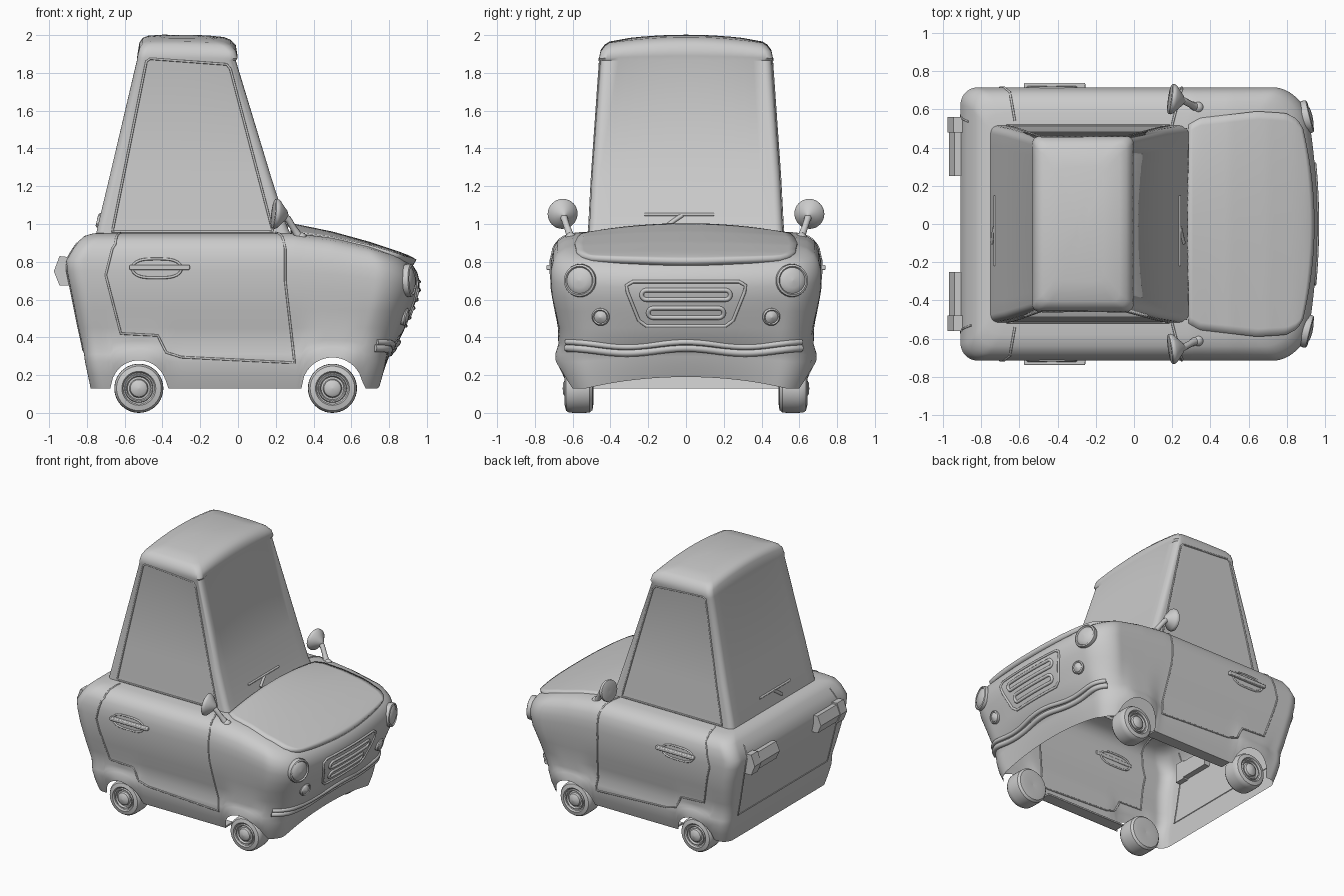
import bpy, bmesh, math
from mathutils import Vector
from mathutils.bvhtree import BVHTree

if "Cube" in bpy.data.objects:
    bpy.data.objects.remove(bpy.data.objects["Cube"])


# ---------- helpers ----------
def interp(tab, x, c=1):
    if x <= tab[0][0]:
        return tab[0][c]
    for a, b in zip(tab, tab[1:]):
        if x <= b[0]:
            return a[c] + (b[c] - a[c]) * (x - a[0]) / (b[0] - a[0])
    return tab[-1][c]


def make(name, verts, faces, angle=40, fix=True):
    me = bpy.data.meshes.new(name)
    me.from_pydata([tuple(v) for v in verts], [], faces)
    if fix:
        bm = bmesh.new()
        bm.from_mesh(me)
        bmesh.ops.recalc_face_normals(bm, faces=bm.faces)
        bm.to_mesh(me)
        bm.free()
    me.polygons.foreach_set("use_smooth", [True] * len(me.polygons))
    me.set_sharp_from_angle(angle=math.radians(angle))
    ob = bpy.data.objects.new(name, me)
    bpy.context.collection.objects.link(ob)
    return ob


def loft(name, rings, cap=False, angle=40, cap_start=False):
    n = len(rings[0])
    faces = [(r*n + i, r*n + (i+1) % n, (r+1)*n + (i+1) % n, (r+1)*n + i)
             for r in range(len(rings) - 1) for i in range(n)]
    if cap:
        faces.append(tuple(range((len(rings)-1)*n, len(rings)*n)))
    if cap_start:
        faces.append(tuple(range(n))[::-1])
    return make(name, [v for r in rings for v in r], faces, angle)


def ring(x0, x1, w, rf, rb, ka, kx, ky):
    cs = [(x1-rf, w-rf, rf), (x0+rb, w-rb, rb), (x0+rb, rb-w, rb), (x1-rf, rf-w, rf)]
    arcs = [[(cx + r*math.cos(math.pi/2*(i + k/ka)), cy + r*math.sin(math.pi/2*(i + k/ka)))
             for k in range(ka + 1)] for i, (cx, cy, r) in enumerate(cs)]
    out = []
    for i in range(4):
        out += arcs[i]
        a, b = arcs[i][-1], arcs[(i+1) % 4][0]
        k = ky if i % 2 else kx
        out += [(a[0] + (b[0]-a[0])*j/k, a[1] + (b[1]-a[1])*j/k) for j in range(1, k)]
    return out


def lathe(name, prof, loc, axis, n=32):
    q = Vector(axis).to_track_quat('Z', 'Y')
    rings = [[Vector(loc) + q @ Vector((max(r, .0005)*math.cos(2*math.pi*i/n),
              max(r, .0005)*math.sin(2*math.pi*i/n), h)) for i in range(n)] for r, h in prof]
    return loft(name, rings, angle=35)


def tube(name, pts, r, closed=False, radii=None):
    cu = bpy.data.curves.new(name, 'CURVE')
    cu.dimensions, cu.bevel_depth, cu.bevel_resolution, cu.use_fill_caps = '3D', r, 2, True
    sp = cu.splines.new('POLY')
    sp.points.add(len(pts) - 1)
    for i, p in enumerate(pts):
        sp.points[i].co = (*p, 1)
        sp.points[i].radius = radii[i] if radii else 1
    sp.use_cyclic_u = closed
    tmp = bpy.data.objects.new(name + "_path", cu)
    me = bpy.data.meshes.new_from_object(tmp)
    bpy.data.objects.remove(tmp)
    me.polygons.foreach_set("use_smooth", [True] * len(me.polygons))
    ob = bpy.data.objects.new(name, me)
    bpy.context.collection.objects.link(ob)


def box(name, c, size, bev=.006):
    v = [(x*size[0]/2, y*size[1]/2, z*size[2]/2) for x in (-1, 1) for y in (-1, 1) for z in (-1, 1)]
    ob = make(name, v, [(0, 1, 3, 2), (4, 6, 7, 5), (0, 4, 5, 1), (2, 3, 7, 6), (0, 2, 6, 4), (1, 5, 7, 3)])
    ob.location = c
    m = ob.modifiers.new("bevel", 'BEVEL')
    m.width, m.segments = bev, 2


def tree(ob):
    return BVHTree.FromPolygons([v.co for v in ob.data.vertices], [p.vertices for p in ob.data.polygons])


def project(t, pts, d, closed=False, step=.02):
    """Densify a 2D path and drop it on a surface along axis d."""
    out, d = [], Vector(d)
    for a, b in zip(pts, pts[1:] + pts[:1] if closed else pts[1:]):
        k = max(1, int(math.dist(a, b) / step))
        for j in range(k):
            p, q = a[0] + (b[0]-a[0])*j/k, a[1] + (b[1]-a[1])*j/k
            o = Vector((p, 0, q)) if d.y else Vector((0, p, q)) if d.x else Vector((p, q, 0))
            hit = t.ray_cast(o - d*3, d)[0]
            if hit:
                out.append(hit)
    return out


# ---------- body shell: height, half width, front x, back x ----------
ROWS = [(.13, .62, .755, -.78), (.20, .645, .78, -.795), (.27, .66, .80, -.81), (.31, .66, .81, -.815),
        (.36, .65, .845, -.825), (.45, .67, .885, -.845), (.55, .692, .92, -.865), (.65, .71, .945, -.885),
        (.75, .715, .96, -.905), (.81, .715, .96, -.908), (.87, .702, .95, -.872), (.91, .68, .93, -.843),
        (.937, .64, .90, -.812), (.95, .58, .85, -.768), (.953, .5, .80, -.73)]
BELT = [(.3, .95), (.5, .925), (.7, .88), (.85, .835), (.95, .795)]
WHEELS = (-.525, .5)


def lift(x, s, v):
    if abs(v) > .85:
        return .13 + max(math.sqrt(max(0, r*r - (x-w)**2)) for w, r in zip(WHEELS, (.148, .163)))
    return .13 + (.06*(1 - (v/.85)**2) if s > .9 else 0)


base = [((x + .91)/1.86, y/.71) for x, y in ring(-.91, .95, .71, .17, .09, 12, 90, 50)]
rings = []
for h, W, F, B in ROWS:
    row = []
    for s, v in base:
        k = min(1, max(0, (s - .7)/.3))
        bow = interp([(.13, .01), (.3, .035), (.5, .075)], h)
        x = B + s*(F - B) - bow*v*v*k*k*(3 - 2*k)
        hh = h
        if h < .4:
            a = lift(x, s, v)
            hh = a + (h - .13)/.27*(.4 - a)
        w = interp(ROWS, hh) if h < .4 else W
        for wx, amt, zh in zip(WHEELS, (.018, .032), (.08, .13)):
            w += amt*v**4*math.exp(-((x-wx)/.15)**4 - ((hh-.3)/zh)**2)
        z = hh if hh < .5 else .5 + (hh - .5)*(interp(BELT, x) - .5)/.45
        row.append((x, v*w, z))
    rings.append(row)
body = loft("body_shell", rings, angle=50)
bt = tree(body)

# ---------- hood panel ----------
HOOD = [(.28, 1.005), (.5, .96), (.7, .905), (.85, .855), (.91, .832), (.95, .808)]
HW = [(0, .52), (.1, .555), (.6, .59), (.85, .58), (.95, .55), (1, .5)]
n, hv = 28, []
for i in range(n + 1):
    for j in range(n + 1):
        u, v = i/n, 2*j/n - 1
        x = .285 + u*(.945 - .06*v*v - .285)
        top = interp(HOOD, x)
        hv.append((x, v*interp(HW, u), top - (top - interp(BELT, x) - .008)*v*v))
hood = make("hood", hv, [(i*(n+1)+j, (i+1)*(n+1)+j, (i+1)*(n+1)+j+1, i*(n+1)+j+1)
                         for i in range(n) for j in range(n)], fix=False)
sol = hood.modifiers.new("thickness", 'SOLIDIFY')
sol.thickness, sol.offset = .04, -1

# ---------- tall cabin with domed roof ----------
CAB = [(.93, -.755, .285, .517), (1.0, -.74, .255, .511), (1.25, -.68, .175, .498), (1.865, -.535, -.012, .455),
       (1.88, -.533, -.002, .46), (1.92, -.522, -.012, .452), (1.945, -.505, -.04, .43),
       (1.957, -.475, -.075, .405), (1.962, -.4, -.16, .3), (1.962, -.3, -.24, .08)]
cab = []
for z, x0, x1, w in CAB:
    k = min(1, max(0, (z - 1.86)/.06))
    cab.append([(x, y, z + k*(.04*(1 - (y/.46)**2) - .09*max(0, x + .36)**2))
                for x, y in ring(x0, x1, w, min(.04, w/3, (x1-x0)/3), min(.04, w/3, (x1-x0)/3), 6, 14, 14)])
cabin = loft("cabin", cab, cap=True, angle=50)
ct = tree(cabin)

# ---------- nose: grille, bumper ----------
front = (-1, 0, 0)
GR = [(-.28, .695), (.28, .695), (.315, .675), (.31, .64), (.25, .49), (.21, .46), (-.21, .46),
      (-.25, .49), (-.31, .64), (-.315, .675)]
tube("grille_frame", project(bt, GR, front, True), .009, True)
for z, w in ((.625, .21), (.53, .175)):
    slot = [(s*(w + .025*math.cos(a)), z + s*.025*math.sin(a)) for s in (1, -1)
            for a in [math.pi*(i/8 - .5) for i in range(9)]]
    tube("grille_slot", project(bt, slot, front, True), .012, True)
for dz, r, e in ((.362, .016, .63), (.33, .02, .63)):
    path = [(e*(i/30 - 1), dz + .013*math.cos(e*(i/30 - 1)*10)) for i in range(61)]
    tube("bumper_ridge", project(bt, path, front), r)

# ---------- rear: trunk seam, wipers ----------
tube("trunk_seam", project(bt, [(-.53, .9), (-.57, .75), (-.54, .33), (.54, .33), (.57, .75), (.53, .9)],
                           (1, 0, 0)), .005)
for name, d, x, z in (("front_wiper", front, .26, 1.05), ("rear_wiper", (1, 0, 0), -.73, 1.05)):
    tube(name + "_blade", project(ct, [(-.22, z), (.17, z)], d), .008)
    tube(name + "_arm", project(ct, [(-.1, z - .06), (-.06, z - .03), (0, z + .01)], d), .012)

TYRE = [(0, -.07), (.08, -.075), (.115, -.07), (.128, -.055), (.13, -.03), (.13, .03), (.128, .055), (.118, .07),
        (.09, .077), (.083, .065), (.076, .062), (.072, .072), (.066, .072), (.06, .058), (.05, .06),
        (.045, .075), (.03, .085), (0, .088)]
LAMP = [(.045, -.05), (.082, 0), (.088, .03), (.085, .045), (.075, .05), (.069, .042), (.066, .045), (.04, .056), (0, .06)]
FOG = [(.045, -.03), (.047, .012), (.04, .02), (.034, .014), (.03, .018), (0, .026)]
DISC = [(0, 0), (.07, -.004), (.078, 0), (.08, .012), (.074, .025), (.05, .045), (.025, .068), (0, .08)]

# ---------- everything mirrored left and right ----------
for s, side in ((1, "left_"), (-1, "right_")):
    inward, down = (0, -s, 0), (0, 0, -1)
    for x in WHEELS:
        lathe(side + ("front_wheel" if x > 0 else "rear_wheel"), TYRE, (x, s*.565, .13), (0, s, 0), 40)
    lathe(side + "headlight", LAMP, (.876, s*.553, .70), (1, s*.25, .03))
    lathe(side + "fog_lamp", FOG, (project(bt, [(s*.45, .51), (s*.46, .51)], front)[0]), (1, s*.2, -.2))
    box(side + "sill_flange", (-.01, s*.575, .137), (.68, .09, .014), .003)
    # door seams (running over the shoulder to the cabin) and window frame
    door = [(.25, .87), (.25, .7), (.3, .265), (-.3, .295), (-.38, .32), (-.425, .41),
            (-.62, .42), (-.70, .73), (-.665, .87), (-.66, .875)]
    seam = project(bt, [(.2, s*.52), (.245, s*.69)], down) + project(bt, door, inward) + \
        project(bt, [(-.65, s*.69), (-.62, s*.52)], down)
    tube(side + "door_seam", seam, .006)
    glass = [(-.665, .96), (-.485, 1.86), (-.465, 1.875), (-.06, 1.845), (-.04, 1.82), (.185, .96)]
    tube(side + "window_frame", project(ct, glass, inward, True), .006, True)
    # door handle
    oval = [(-.43 + .13*math.copysign(abs(math.cos(a))**.6, math.cos(a)), .765 + .05*math.sin(a))
            for a in [2*math.pi*i/32 for i in range(32)]]
    tube(side + "handle_surround", project(bt, oval, inward, True), .007, True)
    box(side + "door_handle", (-.415, s*.724, .77), (.32, .03, .026))
    # wing mirror
    lathe(side + "mirror", DISC, (.19, s*.655, 1.055), (1, -s*.15, -.12))
    tube(side + "mirror_stalk", [(.235, s*.65, 1.045), (.265, s*.643, 1.025), (.29, s*.63, .985), (.315, s*.615, .945),
         (.335, s*.61, .915)], .022, radii=[1, .85, .8, .95, 1.3])
    lathe(side + "mirror_foot", [(.03*math.sin(a), .03*math.cos(a)) for a in [math.pi*i/10 for i in range(11)]],
          (.335, s*.61, .925), (0, 0, 1), 20)
    # tail lamp: long housing with a bigger end block
    for name, y0, y1, g in (("tail_lamp", .25, .49, .85), ("tail_lamp_end", .48, .56, 1)):
        prof = [(-.85, .82), (-.945, .83), (-.975, .75), (-.945, .675), (-.85, .675)]
        rg = [[(-.85 + (x + .85)*(.7 + .3*g), s*y, .75 + (z - .75)*g) for x, z in prof] for y in (y0, y1)]
        loft(side + name, rg, cap=True, angle=20, cap_start=True)
